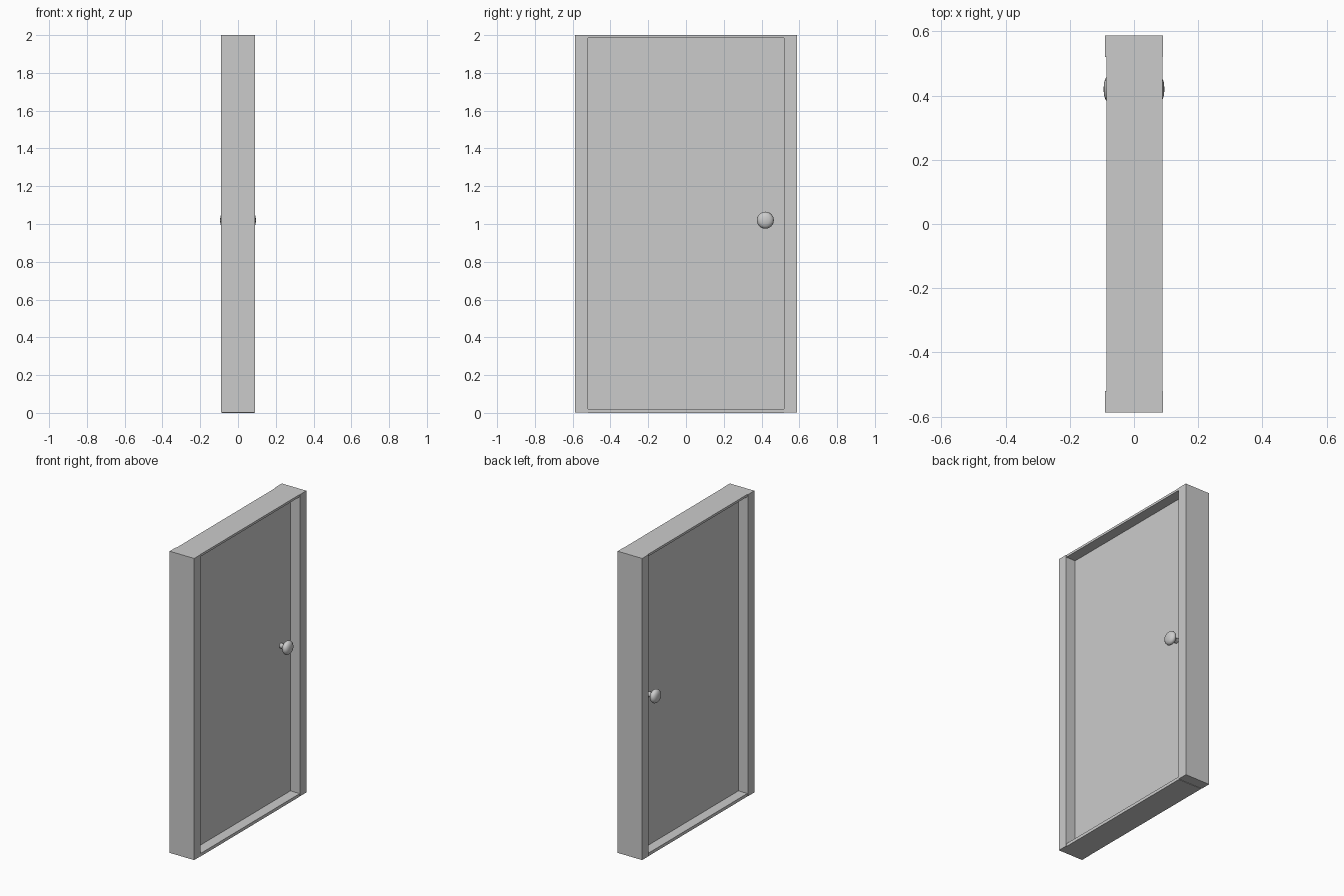
import bpy
import bmesh
import math
from mathutils import Matrix

if "Cube" in bpy.data.objects:
    bpy.data.objects.remove(bpy.data.objects["Cube"], do_unlink=True)

grey = bpy.data.materials.new("plain_grey")
grey.use_nodes = True
colour = (0.6, 0.6, 0.6, 1)
grey.diffuse_color = colour
grey.node_tree.nodes["Principled BSDF"].inputs["Base Color"].default_value = colour


def add_object(name, bm):
    mesh = bpy.data.meshes.new(name)
    bmesh.ops.recalc_face_normals(bm, faces=bm.faces)
    bm.to_mesh(mesh)
    bm.free()
    mesh.materials.append(grey)
    obj = bpy.data.objects.new(name, mesh)
    bpy.context.collection.objects.link(obj)
    return obj


def box(name, low, high):
    bm = bmesh.new()
    bmesh.ops.create_cube(bm, size=1)
    for v in bm.verts:
        for i in range(3):
            v.co[i] = high[i] if v.co[i] > 0 else low[i]
    return add_object(name, bm)


# Frame: two jambs with slightly shallower rails between them
half_width, inner, depth = 0.587, 0.52, 0.09
box("front_jamb", (-depth, -half_width, 0.003), (depth, -inner, 2))
box("back_jamb", (-depth, inner, 0.003), (depth, half_width, 2))
box("top_rail", (-0.085, -inner, 1.985), (0.088, inner, 2))
box("bottom_rail", (-0.085, -inner, 0), (0.088, inner, 0.02))

# Door leaf recessed on both sides
box("door_panel", (-0.02, -inner, 0.02), (0.02, inner, 1.985))


# Knobs: a turned profile of (distance from door centre, radius)
def knob(name, side):
    profile = [(0.018, 0.016), (0.042, 0.016), (0.05, 0.03), (0.06, 0.041),
               (0.07, 0.045), (0.08, 0.042), (0.088, 0.034), (0.093, 0.021),
               (0.095, 0)]
    bm = bmesh.new()
    verts = [bm.verts.new((side * x, r, 0)) for x, r in profile]
    edges = [bm.edges.new(pair) for pair in zip(verts, verts[1:])]
    bmesh.ops.spin(bm, geom=verts + edges, cent=(0, 0, 0), axis=(1, 0, 0),
                   angle=math.tau, steps=32)
    bmesh.ops.remove_doubles(bm, verts=bm.verts, dist=0.0001)
    bm.transform(Matrix.Translation((0, 0.42, 1.02)))
    obj = add_object(name, bm)
    obj.data.shade_smooth()


knob("left_knob", 1)
knob("right_knob", -1)
